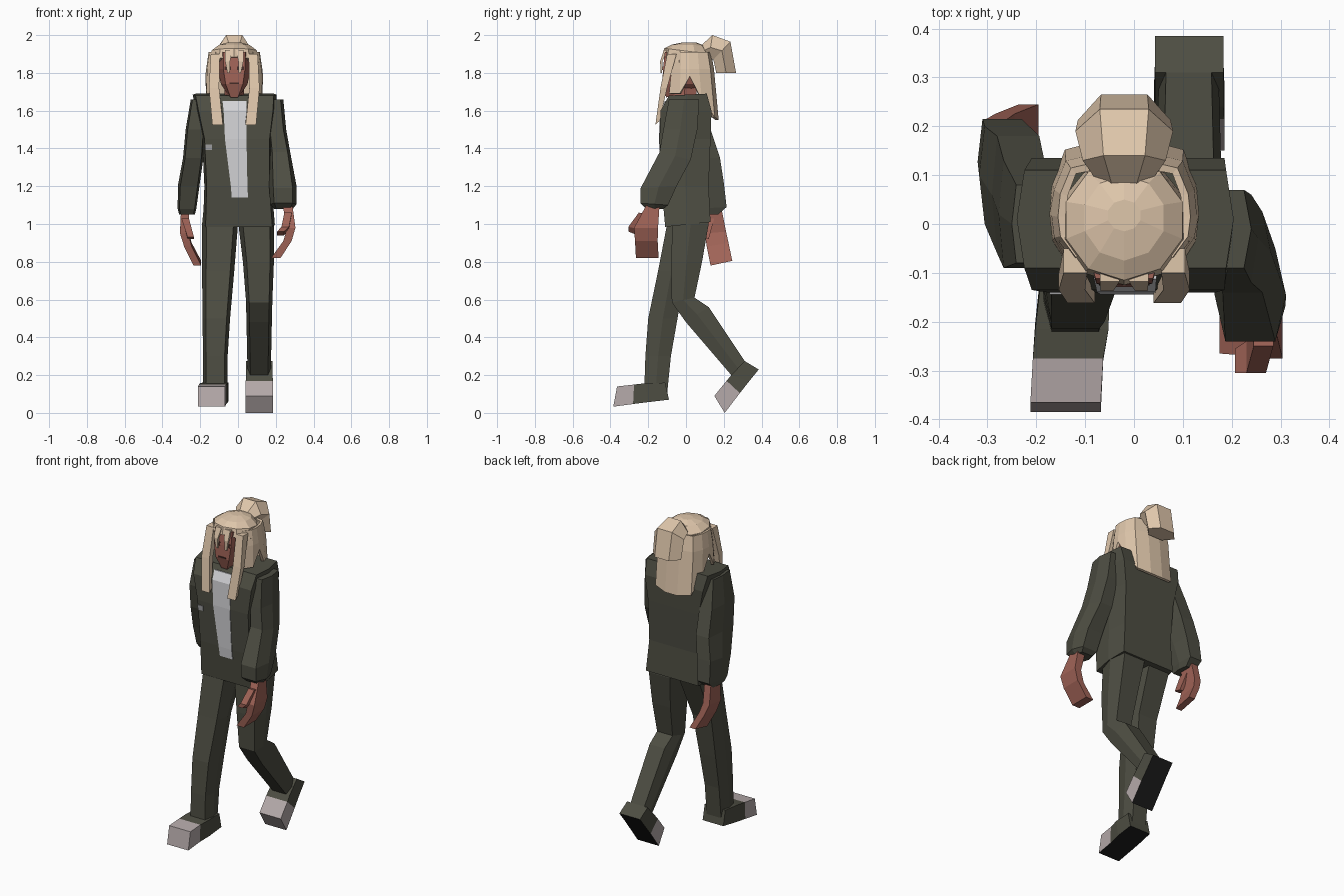
import bpy, bmesh, math
from mathutils import Vector


def mat(name, r, g, b):
    m = bpy.data.materials.new(name)
    m.diffuse_color = (r, g, b, 1)
    return m


CLOTH = mat("dark olive cloth", .075, .075, .055)
HAIR = mat("pale blond hair", .74, .57, .41)
SKIN = mat("warm brown skin", .35, .125, .095)
SHIRT = mat("white shirt", .66, .66, .68)
TOE = mat("pale mauve toe cap", .46, .40, .40)
SOLE = mat("black sole", .012, .012, .012)
DARK = mat("dark brown features", .06, .025, .02)
BADGE = mat("grey badge", .35, .35, .36)


def hexa(k):
    return [(-k, 0), (k, 0), (1, .5), (k, 1), (-k, 1), (-1, .5)]


QUAD = [(-1, 0), (1, 0), (1, 1), (-1, 1)]
OVAL = [(math.sin(a * math.pi / 5), .5 - .5 * math.cos(a * math.pi / 5)) for a in range(10)]


def finish(name, bm, mats, rule=None):
    bmesh.ops.recalc_face_normals(bm, faces=bm.faces[:])
    if rule:
        for f in bm.faces:
            f.material_index = rule(f)
    me = bpy.data.meshes.new(name)
    bm.to_mesh(me)
    bm.free()
    for m in mats:
        me.materials.append(m)
    ob = bpy.data.objects.new(name, me)
    bpy.context.collection.objects.link(ob)
    return ob


def loft(name, rows, shape, mats, rule=None):
    """Rows: centre x, half width, front y, front z, back y, back z."""
    bm = bmesh.new()
    rings = []
    for xc, w, yf, zf, yb, zb in rows:
        rings.append([bm.verts.new((xc + u * w, yf + (yb - yf) * v, zf + (zb - zf) * v))
                      for u, v in shape])
    n = len(shape)
    for a, b in zip(rings, rings[1:]):
        for i in range(n):
            j = (i + 1) % n
            bm.faces.new((a[i], a[j], b[j], b[i]))
    bm.faces.new(rings[0])
    bm.faces.new(rings[-1])
    return finish(name, bm, mats, rule)


def foot_rule(cut):
    def rule(f):
        if f.normal.z < -.4 and f.normal.y > -.5:
            return 2
        return 1 if f.calc_center_median().y < cut else 0
    return rule


# Trouser legs: front one straight, rear one bent
loft("front_leg", [
    (-.09, .09, -.09, 1.1, .1, 1.1), (-.095, .095, -.10, 1.0, .10, 1.0),
    (-.105, .085, -.148, .75, -.005, .75), (-.115, .073, -.20, .5, -.045, .5),
    (-.12, .065, -.215, .3, -.08, .3), (-.12, .065, -.22, .15, -.10, .1)], hexa(.75), [CLOTH])
loft("rear_leg", [
    (.09, .09, -.09, 1.1, .11, 1.1), (.097, .095, -.07, 1.0, .12, 1.0),
    (.108, .082, -.08, .8, .085, .8), (.112, .07, -.075, .585, .045, .61),
    (.112, .068, 0, .48, .12, .56), (.112, .062, .24, .2, .31, .275)], hexa(.75), [CLOTH])

# Shoes, lofted heel to toe (top edge, then sole edge)
loft("front_shoe", [
    (-.12, .07, -.11, .16, -.09, .07), (-.127, .075, -.215, .157, -.2, .057),
    (-.135, .072, -.275, .15, -.28, .047), (-.14, .072, -.365, .14, -.385, .033)],
    QUAD, [CLOTH, TOE, SOLE], foot_rule(-.27))
loft("rear_shoe", [
    (.113, .07, .31, .275, .385, .23), (.113, .07, .24, .2, .335, .168),
    (.113, .072, .215, .17, .285, .105), (.113, .072, .15, .09, .205, 0)],
    QUAD, [CLOTH, TOE, SOLE], foot_rule(.22))

# Jacket body, shirt strip and chest badge
loft("jacket", [
    (.005, .19, -.11, .985, .13, 1.01), (0, .178, -.13, 1.2, .12, 1.2),
    (-.005, .185, -.14, 1.45, .13, 1.45), (-.012, .212, -.135, 1.6, .135, 1.6),
    (-.018, .222, -.09, 1.68, .11, 1.69)], hexa(.93), [CLOTH])
loft("shirt_strip", [
    (.01, .043, -.129, 1.14, -.121, 1.14), (.006, .044, -.134, 1.2, -.126, 1.2),
    (-.012, .057, -.144, 1.45, -.136, 1.45), (-.016, .06, -.139, 1.6, -.131, 1.6),
    (-.018, .064, -.113, 1.65, -.105, 1.65)], QUAD, [SHIRT])
loft("chest_badge", [
    (-.155, .018, -.143, 1.392, -.136, 1.392), (-.155, .018, -.144, 1.422, -.137, 1.422)],
    QUAD, [BADGE])

# Sleeves: left swings forward, right swings back
loft("left_sleeve", [
    (.19, .05, -.09, 1.66, .07, 1.66), (.205, .05, -.12, 1.5, .06, 1.5),
    (.222, .058, -.14, 1.38, .025, 1.34), (.238, .073, -.24, 1.19, -.05, 1.2),
    (.24, .07, -.24, 1.11, -.095, 1.1), (.24, .05, -.21, 1.08, -.12, 1.08)], hexa(.7), [CLOTH])
loft("right_sleeve", [
    (-.205, .045, -.08, 1.66, .08, 1.66), (-.225, .052, -.09, 1.5, .13, 1.5),
    (-.237, .054, -.06, 1.35, .18, 1.35), (-.26, .057, 0, 1.2, .2, 1.22),
    (-.27, .05, .04, 1.08, .215, 1.09), (-.27, .042, .06, 1.05, .17, 1.05)], hexa(.8), [CLOTH])

# Hands and thumbs
loft("left_hand", [
    (.262, .026, -.21, 1.1, -.14, 1.1), (.282, .022, -.275, .98, -.148, .98),
    (.262, .022, -.27, .91, -.15, .91), (.2, .025, -.265, .82, -.145, .82)], QUAD, [SKIN])
loft("left_thumb", [
    (.265, .02, -.25, 1.06, -.18, 1.05), (.25, .02, -.305, .985, -.24, .97),
    (.225, .018, -.305, .96, -.255, .94)], QUAD, [SKIN])
loft("right_hand", [
    (-.28, .022, .1, 1.07, .19, 1.07), (-.285, .022, .1, .95, .212, .96),
    (-.265, .02, .11, .88, .225, .9), (-.215, .02, .13, .78, .245, .805)], QUAD, [SKIN])
loft("right_thumb", [
    (-.28, .02, .09, 1.03, .15, 1.03), (-.25, .017, .075, .93, .12, .92)], QUAD, [SKIN])

# Neck, head and face details
loft("neck", [(-.02, .052, -.07, 1.6, .05, 1.62), (-.02, .05, -.07, 1.76, .06, 1.76)],
     hexa(.6), [SKIN])
loft("head", [
    (-.02, .03, -.105, 1.67, -.02, 1.69), (-.02, .07, -.125, 1.74, .08, 1.74),
    (-.02, .088, -.122, 1.82, .1, 1.82), (-.02, .09, -.112, 1.91, .1, 1.91)], hexa(.65), [SKIN])
for side in (-1, 1):
    x = -.02 + side * .034
    loft("eye", [(x, .018, -.126, 1.815, -.119, 1.815), (x, .018, -.123, 1.835, -.116, 1.835)],
         QUAD, [DARK])
loft("mouth", [(-.02, .025, -.129, 1.742, -.121, 1.742), (-.02, .025, -.129, 1.75, -.121, 1.75)],
     QUAD, [DARK])

# Hair cap
loft("hair_cap", [
    (-.02, .14, -.125, 1.885, .13, 1.8), (-.02, .125, -.115, 1.93, .13, 1.9),
    (-.02, .085, -.075, 1.95, .1, 1.945), (-.02, .035, -.015, 1.962, .05, 1.962)], OVAL, [HAIR])

# Hair curtain round the sides and back, with a notch over each ear
half = [(.105, -.085, 1.69), (.14, -.03, 1.69), (.145, .02, 1.78),
        (.14, .08, 1.66), (.118, .145, 1.565), (.04, .165, 1.55)]
bm = bmesh.new()
cols = []
for x, y, z in half + [(-x, y, z) for x, y, z in reversed(half)]:
    cols.append([bm.verts.new(p) for p in (
        (x * .88 - .02, y * .75, 1.91), (x * .97 - .02, y * .85, 1.82), (x - .02, y, z))])
for a, b in zip(cols, cols[1:]):
    for i in range(2):
        bm.faces.new((a[i], b[i], b[i + 1], a[i + 1]))
curtain = finish("hair_curtain", bm, [HAIR])
mod = curtain.modifiers.new("thickness", "SOLIDIFY")
mod.thickness = .016
mod.offset = 0

# Long front locks and short fringe strands
for side in (-1, 1):
    def sx(d):
        return -.02 + side * d
    loft("front_lock", [
        (sx(.1), .024, -.1, 1.9, -.05, 1.9), (sx(.107), .027, -.135, 1.72, -.1, 1.72),
        (sx(.088), .028, -.162, 1.525, -.14, 1.545)], QUAD, [HAIR])
    loft("fringe_strand", [
        (sx(.03), .02, -.118, 1.92, -.1, 1.92), (sx(.035), .013, -.137, 1.86, -.125, 1.86),
        (sx(.03), .006, -.134, 1.8, -.126, 1.8)], QUAD, [HAIR])

# Ponytail folded over the back of the head
loft("ponytail", [
    (-.02, .05, .08, 1.88, .08, 1.945), (-.02, .085, .12, 1.87, .14, 2.0),
    (-.02, .1, .145, 1.87, .235, 1.965), (-.02, .095, .16, 1.8, .265, 1.8)], hexa(.5), [HAIR])
